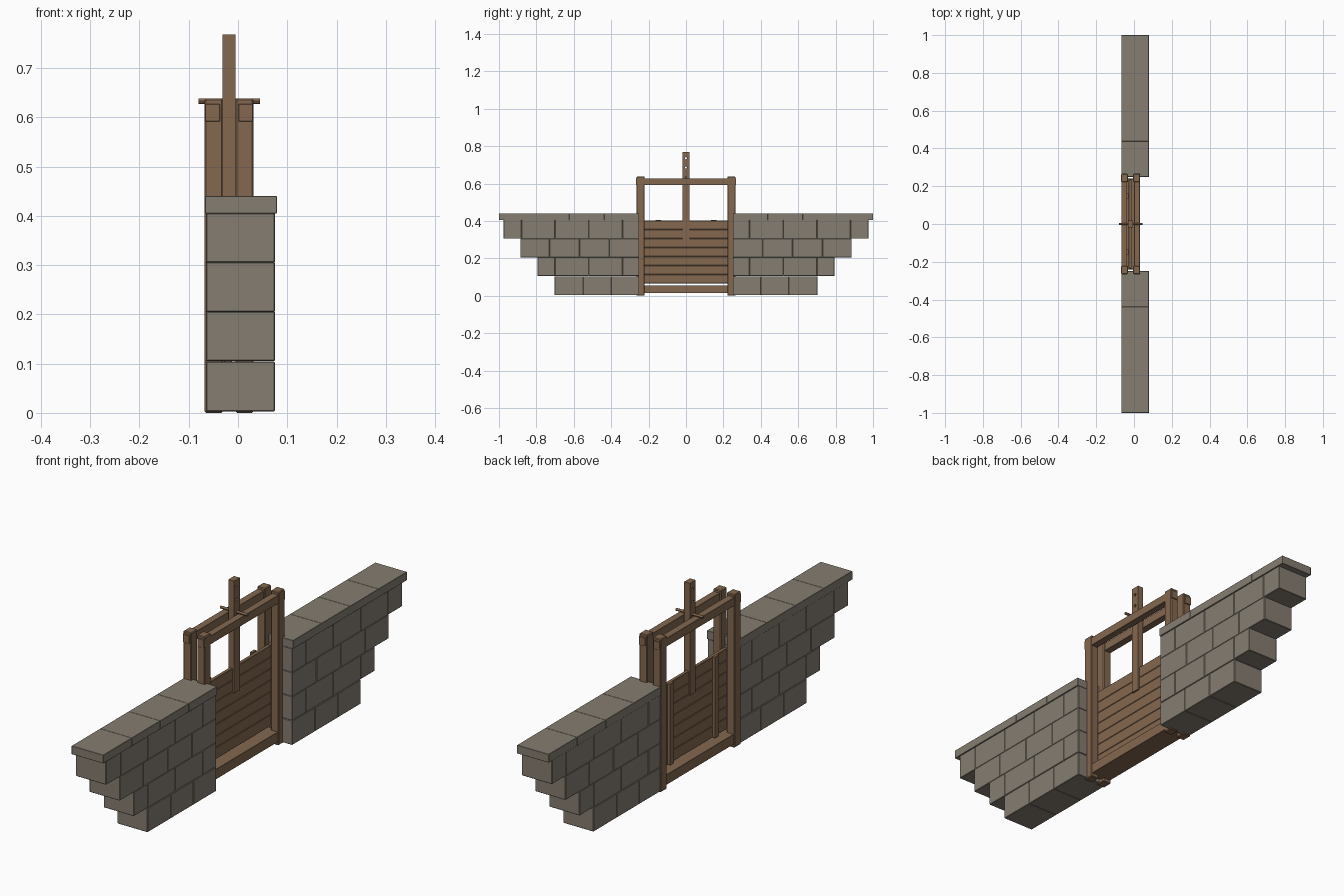
import bpy
import bmesh
import math

cube = bpy.data.objects.get("Cube")
if cube:
    bpy.data.objects.remove(cube, do_unlink=True)


def material(name, rgb):
    mat = bpy.data.materials.new(name)
    mat.use_nodes = True
    mat.diffuse_color = (*rgb, 1)
    bsdf = next(n for n in mat.node_tree.nodes if n.type == 'BSDF_PRINCIPLED')
    bsdf.inputs["Base Color"].default_value = (*rgb, 1)
    bsdf.inputs["Roughness"].default_value = 0.9
    return mat


STONE = material("grey stone", (0.235, 0.205, 0.165))
WOOD = material("brown wood", (0.23, 0.138, 0.078))


def blocks(name, boxes, mat, bevel):
    """One object made of bevelled boxes, each given as x, y and z ranges."""
    bm = bmesh.new()
    for ranges in boxes:
        verts = bmesh.ops.create_cube(bm, size=1)["verts"]
        for v in verts:
            for axis, (low, high) in enumerate(ranges):
                v.co[axis] = low if v.co[axis] < 0 else high
    if bevel:
        bmesh.ops.bevel(bm, geom=bm.edges[:], offset=bevel, segments=1, affect='EDGES')
    mesh = bpy.data.meshes.new(name)
    bm.to_mesh(mesh)
    bm.free()
    mesh.materials.append(mat)
    obj = bpy.data.objects.new(name, mesh)
    bpy.context.collection.objects.link(obj)
    return obj


def rod_along_x(name, centre, radius, length):
    bpy.ops.mesh.primitive_cylinder_add(vertices=12, radius=radius, depth=length,
                                        location=centre, rotation=(0, math.pi / 2, 0))
    obj = bpy.context.object
    obj.name = name
    obj.data.materials.append(WOOD)
    return obj


def span(side, low, high):
    return tuple(sorted((side * low, side * high)))


# Stepped stone walls: each course lists its joints outward from the gate
COURSES = [
    (0.003, (0.25, 0.40, 0.55, 0.702)),
    (0.105, (0.25, 0.34, 0.52, 0.70, 0.793)),
    (0.205, (0.25, 0.41, 0.57, 0.73, 0.886)),
    (0.305, (0.25, 0.34, 0.52, 0.70, 0.88, 0.975)),
]
CAP_JOINTS = (0.25, 0.4375, 0.625, 0.8125, 1.0)
for label, side in (("back", 1), ("front", -1)):
    stones = [((-0.065, 0.075), span(side, a, b), (z, z + 0.101))
              for z, joints in COURSES for a, b in zip(joints, joints[1:])]
    blocks(label + "_wall", stones, STONE, 0.002)
    caps = [((-0.067, 0.079), span(side, a, b), (0.405, 0.44))
            for a, b in zip(CAP_JOINTS, CAP_JOINTS[1:])]
    blocks(label + "_wall_cap", caps, STONE, 0.001)

# Paired guide posts either side of the sliding gate
for label, side in (("back", 1), ("front", -1)):
    pair = [(xr, span(side, 0.222, 0.264), (0, 0.638))
            for xr in ((-0.068, -0.031), (-0.005, 0.031))]
    blocks(label + "_guide_posts", pair, WOOD, 0.003)

# Top rails and sill
blocks("top_rails", [(xr, (-0.268, 0.268), (0.592, 0.627))
                     for xr in ((-0.067, -0.037), (0.001, 0.0305))], WOOD, 0.001)
blocks("sill", [((-0.064, 0.028), (-0.24, 0.24), (0.014, 0.056))], WOOD, 0.001)

# Gate of horizontal planks with two battens
PLANKS, BOTTOM, TOP = 7, 0.066, 0.402
step = (TOP - BOTTOM) / PLANKS
blocks("gate_planks", [((-0.028, -0.012), (-0.236, 0.236),
                        (BOTTOM + i * step, BOTTOM + (i + 1) * step))
                       for i in range(PLANKS)], WOOD, 0.002)
blocks("gate_battens", [((-0.040, -0.027), span(s, 0.134, 0.162), (0.066, 0.405))
                        for s in (1, -1)], WOOD, 0.001)

# Lifting bar with peg holes, and the peg resting on the rails
bar = blocks("lifting_bar", [((-0.031, -0.005), (-0.019, 0.019), (0.30, 0.768))], WOOD, 0)
for z in (0.685, 0.735):
    cutter = rod_along_x("hole_cutter", (-0.018, 0, z), 0.006, 0.1)
    cutter.hide_render = True
    cut = bar.modifiers.new("peg_hole", 'BOOLEAN')
    cut.operation = 'DIFFERENCE'
    cut.solver = 'EXACT'
    cut.object = cutter
    bpy.context.view_layer.objects.active = bar
    bpy.ops.object.modifier_apply(modifier=cut.name)
    bpy.data.objects.remove(cutter, do_unlink=True)
rod_along_x("peg", (-0.0175, 0, 0.633), 0.0055, 0.125)
bpy.ops.object.shade_smooth_by_angle()
